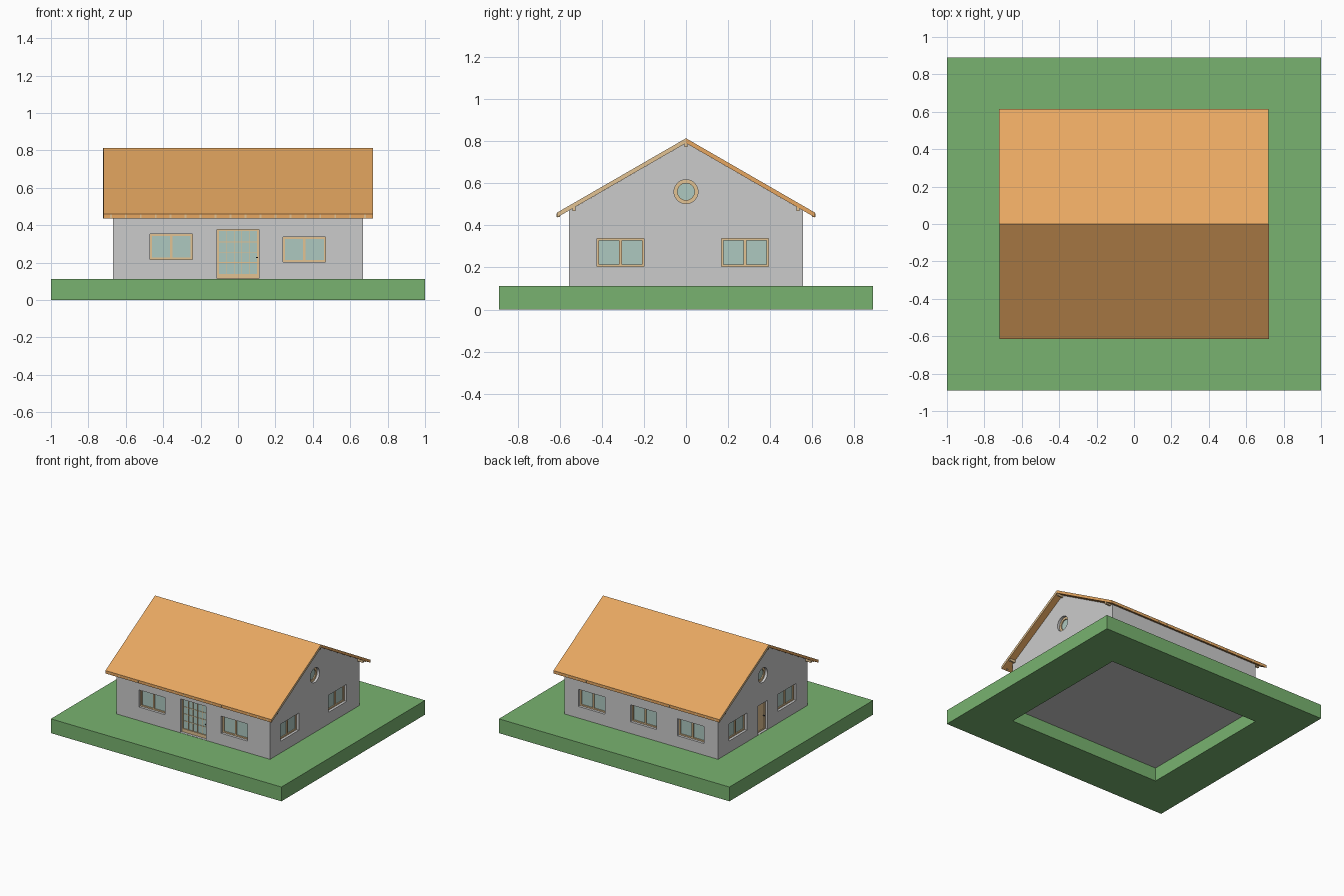
import bpy, bmesh
from math import pi, radians
from mathutils import Matrix, Vector

if "Cube" in bpy.data.objects:
    bpy.data.objects.remove(bpy.data.objects["Cube"])

HX, HY, G = 0.667, 0.555, 0.112      # house half sizes, ground height
T = 0.04                             # wall thickness


def mat(name, *rgb):
    m = bpy.data.materials.new(name)
    m.diffuse_color = (*rgb, 1)
    m.use_nodes = True
    m.node_tree.nodes["Principled BSDF"].inputs["Base Color"].default_value = m.diffuse_color
    return m


GREEN = mat("grass", 0.19, 0.45, 0.16)
ORANGE = mat("roof_tile", 0.80, 0.39, 0.12)
TAN = mat("wood", 0.76, 0.54, 0.29)
GLASS = mat("glass", 0.42, 0.58, 0.53)
DARK = mat("metal", 0.05, 0.05, 0.05)


def finish(name, bm, material=None, M=Matrix()):
    bmesh.ops.recalc_face_normals(bm, faces=bm.faces)
    me = bpy.data.meshes.new(name)
    bm.to_mesh(me)
    bm.free()
    ob = bpy.data.objects.new(name, me)
    ob.matrix_world = M
    bpy.context.collection.objects.link(ob)
    if material:
        me.materials.append(material)
    return ob


def add_box(bm, x0, x1, y0, y1, z0, z1, M=Matrix()):
    S = Matrix.Diagonal((x1 - x0, y1 - y0, z1 - z0, 1))
    C = Matrix.Translation(((x0 + x1) / 2, (y0 + y1) / 2, (z0 + z1) / 2))
    bmesh.ops.create_cube(bm, size=1, matrix=M @ C @ S)


def boxes(name, dims, material=None, M=Matrix()):
    bm = bmesh.new()
    for d in dims:
        add_box(bm, *d)
    return finish(name, bm, material, M)


def prism(name, profile, x0, x1, material=None):
    """Extrude a (y, z) profile along x."""
    bm = bmesh.new()
    f = bm.faces.new([bm.verts.new((x0, y, z)) for y, z in profile])
    ext = bmesh.ops.extrude_face_region(bm, geom=[f])
    bmesh.ops.translate(bm, vec=(x1 - x0, 0, 0),
                        verts=[v for v in ext["geom"] if isinstance(v, bmesh.types.BMVert)])
    return finish(name, bm, material)


def cut(ob, cutter):
    m = ob.modifiers.new("cut", "BOOLEAN")
    m.operation, m.object, m.solver = "DIFFERENCE", cutter, "EXACT"
    cutter.hide_render = True
    cutter.hide_set(True)


# Lawn with a house-shaped hole
lawn = boxes("lawn", [(-1, 1, -0.89, 0.89, 0, G)], GREEN)
cut(lawn, boxes("lawn_cutter", [(-HX, HX, -HY, HY, -0.1, 0.3)]))


# Hollow gabled walls
def gable(hx, hy, z0, peak):
    eave = peak - 0.577 * hy
    return [(-hy, z0), (hy, z0), (hy, eave), (0, peak), (-hy, eave)], -hx, hx


walls = prism("walls", *gable(HX, HY, 0.106, 0.791))
cut(walls, prism("room_cutter", *gable(HX - T, HY - T, 0.114, 0.775)))

# Openings: local x runs along the wall, local y goes into it
openings = bmesh.new()
SIDE = {"front": (0, HY), "right": (pi / 2, HX), "back": (pi, HY), "left": (-pi / 2, HX)}


def wall_frame(side, u):
    a, d = SIDE[side]
    return Matrix.Rotation(a, 4, "Z") @ Matrix.Translation((u, -d, 0))


def border(w, h, z, t, y0, y1):
    return [(-w, -w + t, y0, y1, z - h, z + h), (w - t, w, y0, y1, z - h, z + h),
            (-w + t, w - t, y0, y1, z + h - t, z + h), (-w + t, w - t, y0, y1, z - h, z - h + t)]


def window(side, u, z, w=0.114, h=0.067):
    M = wall_frame(side, u)
    add_box(openings, -w, w, -0.05, T + 0.02, z - h, z + h, M)
    parts = border(w, h, z, 0.01, 0.02, T)
    parts.append((-0.007, 0.007, 0.02, T, z - h + 0.01, z + h - 0.01))
    boxes(side + "_window_frame", parts, TAN, M)
    boxes(side + "_window_glass", [(-w + .01, w - .01, 0.028, 0.032, z - h + .01, z + h - .01)], GLASS, M)


for u, z in ((-0.357, 0.285), (0.355, 0.27)):
    window("front", u, z)
for u in (-0.43, 0.02, 0.43):
    window("back", u, 0.27)
for u in (-0.311, 0.281):
    window("right", u, 0.271, 0.112)
for u in (-0.309, 0.30):
    window("left", u, 0.271, 0.112)

# Round gable windows
R = 0.057
for side in ("left", "right"):
    M = wall_frame(side, 0) @ Matrix.Translation((0, 0, 0.56)) @ Matrix.Rotation(pi / 2, 4, "X")
    bmesh.ops.create_cone(openings, cap_ends=True, segments=32, radius1=R, radius2=R, depth=0.16, matrix=M)
    bm = bmesh.new()
    rings = [[bm.verts.new(Matrix.Rotation(2 * pi * i / 32, 3, "Z") @ Vector((r, 0, z)))
              for r, z in ((R, -0.02), (R - .017, -0.02), (R - .017, -T), (R, -T))] for i in range(32)]
    for i in range(32):
        a, b = rings[i], rings[(i + 1) % 32]
        for j in range(4):
            k = (j + 1) % 4
            bm.faces.new((a[j], a[k], b[k], b[j]))
    finish(side + "_round_frame", bm, TAN, M)
    bm = bmesh.new()
    bmesh.ops.create_cone(bm, cap_ends=True, segments=32, radius1=R - .017, radius2=R - .017,
                          depth=0.004, matrix=Matrix.Translation((0, 0, -0.03)))
    finish(side + "_round_glass", bm, GLASS, M)

# Front door: glazed with slim bars and a solid bottom rail
M = wall_frame("front", 0)
zc, hd, wd = (G + 0.378) / 2, (0.378 - G) / 2, 0.112
add_box(openings, -wd, wd, -0.05, T + 0.02, G + 0.002, 0.378, M)
parts = border(wd, hd, zc, 0.01, 0.02, T)
parts.append((-wd + .01, wd - .01, 0.02, T, G + .01, 0.14))
parts += [(x - .002, x + .002, 0.024, 0.036, 0.14, 0.368) for x in (-.06, -.02, .02, .06)]
parts += [(-wd + .01, wd - .01, 0.025, 0.035, z - .002, z + .002) for z in (.2, .255, .31)]
boxes("front_door_frame", parts, TAN, M)
boxes("front_door_glass", [(-wd + .01, wd - .01, 0.028, 0.032, 0.14, 0.368)], GLASS, M)
boxes("front_door_handle", [(0.096, 0.108, 0.01, 0.02, 0.224, 0.23)], DARK, M)

# Side door: solid wood
M = wall_frame("left", 0)
add_box(openings, -0.06, 0.06, -0.05, T + 0.02, G + 0.002, 0.34, M)
boxes("side_door", border(0.06, 0.114, 0.226, 0.008, 0.02, T)
      + [(-0.052, 0.052, 0.026, 0.036, 0.12, 0.332)], TAN, M)
boxes("side_door_handle", [(0.036, 0.047, 0.014, 0.026, 0.22, 0.226)], DARK, M)
cut(walls, finish("opening_cutter", openings))

# Roof slopes, end boards, rafter tails and purlins
for s, name in ((-1, "front"), (1, "back")):
    slope = [(0, 0.814), (s * 0.614, 0.46), (s * 0.614, 0.437), (0, 0.791)]
    prism(name + "_roof", slope, -0.72, 0.72, ORANGE)
    e = -s * 0.72
    prism(name + "_end_board", slope, e, e - s * 0.001, TAN)
    tails = []
    for i in range(18):
        x = -0.68 + i * 0.08
        tails.append((x - .005, x + .005, min(s * .6, s * .615), max(s * .6, s * .615), 0.439, 0.456))
    boxes(name + "_rafter_tails", tails, TAN)
    y = s * 0.533
    boxes(name + "_purlin", [(-0.715, 0.715, y - .007, y + .007, 0.469, 0.488)], TAN)
boxes("ridge_beam", [(-0.715, 0.715, -.006, .006, 0.772, 0.795)], TAN)
